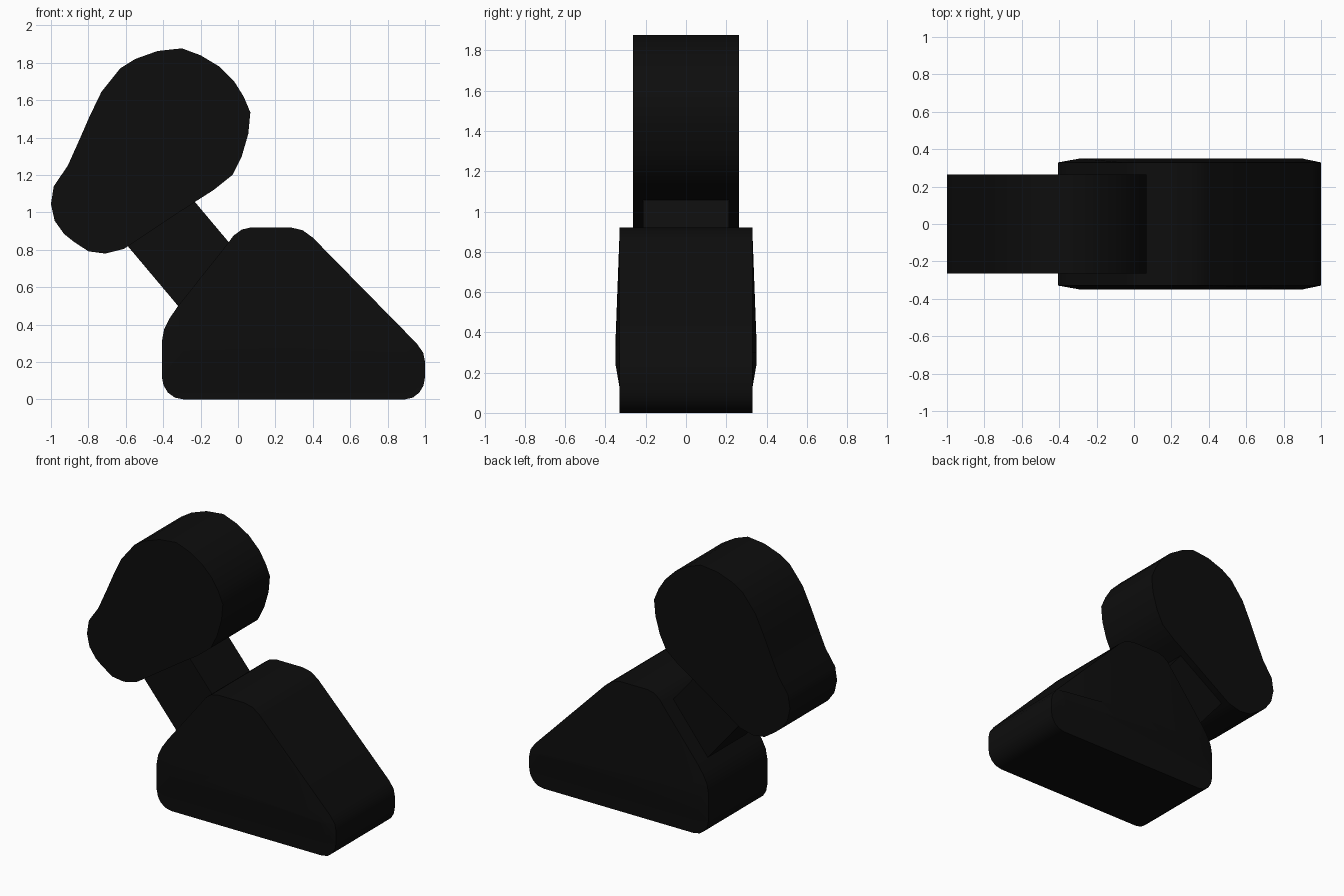
import bpy, bmesh

black = bpy.data.materials.new("black")
black.diffuse_color = (0.004, 0.004, 0.004, 1)


def clamp(v, lo, hi):
    return max(lo, min(hi, v))


def loft(name, rings):
    """Skin matching (y, [(x, z), ...]) outlines and cap both ends."""
    bm = bmesh.new()
    loops = [[bm.verts.new((x, y, z)) for x, z in pts] for y, pts in rings]
    n = len(loops[0])
    for a, b in zip(loops, loops[1:]):
        for i in range(n):
            j = (i + 1) % n
            bm.faces.new((a[i], a[j], b[j], b[i]))
    bm.faces.new(loops[0])
    bm.faces.new(loops[-1])
    bmesh.ops.remove_doubles(bm, verts=bm.verts, dist=0.0005)
    bmesh.ops.recalc_face_normals(bm, faces=bm.faces)
    mesh = bpy.data.meshes.new(name)
    bm.to_mesh(mesh)
    bm.free()
    mesh.materials.append(black)
    ob = bpy.data.objects.new(name, mesh)
    bpy.context.collection.objects.link(ob)
    bpy.ops.object.select_all(action='DESELECT')
    ob.select_set(True)
    bpy.context.view_layer.objects.active = ob
    bpy.ops.object.shade_smooth_by_angle(angle=0.5)
    return ob


# Wedge base with rounded corners and slightly bulging sides
base = [(-0.29, 0), (0.89, 0), (0.935, 0.01), (0.97, 0.037), (0.992, 0.075),
        (1.0, 0.12), (1.0, 0.2), (0.99, 0.25), (0.955, 0.3), (0.40, 0.865),
        (0.345, 0.905), (0.28, 0.92), (0.07, 0.92), (0.02, 0.908),
        (-0.025, 0.875), (-0.05, 0.84), (-0.32, 0.5), (-0.365, 0.435),
        (-0.395, 0.375), (-0.407, 0.31), (-0.407, 0.12), (-0.398, 0.075),
        (-0.375, 0.037), (-0.338, 0.01)]
lip = [(x, max(z, 0.12)) for x, z in base]
bulge = [(clamp(x, -0.29, 0.9), clamp(z, 0.24, 0.36)) for x, z in base]
loft("base", [(-0.35, bulge), (-0.329, lip), (-0.329, base),
              (0.329, base), (0.329, lip), (0.35, bulge)])

# Slanted square neck joining base and head
neck = [(-0.36, 1.21), (0.09, 0.675), (-0.19, 0.345), (-0.72, 0.975)]
loft("neck", [(-0.213, neck), (0.213, neck)])

# Pear-shaped head
head = [(-1.0, 1.045), (-0.985, 1.14), (-0.91, 1.25), (-0.845, 1.395),
        (-0.795, 1.51), (-0.73, 1.645), (-0.63, 1.77), (-0.55, 1.82),
        (-0.43, 1.863), (-0.30, 1.877), (-0.2, 1.84), (-0.1, 1.78),
        (-0.02, 1.7), (0.03, 1.62), (0.066, 1.535), (0.055, 1.42),
        (0.02, 1.3), (-0.03, 1.2), (-0.13, 1.12), (-0.24, 1.05),
        (-0.61, 0.805), (-0.71, 0.78), (-0.80, 0.792), (-0.88, 0.845),
        (-0.93, 0.885), (-0.98, 0.955)]
loft("head", [(-0.264, head), (0.264, head)])
